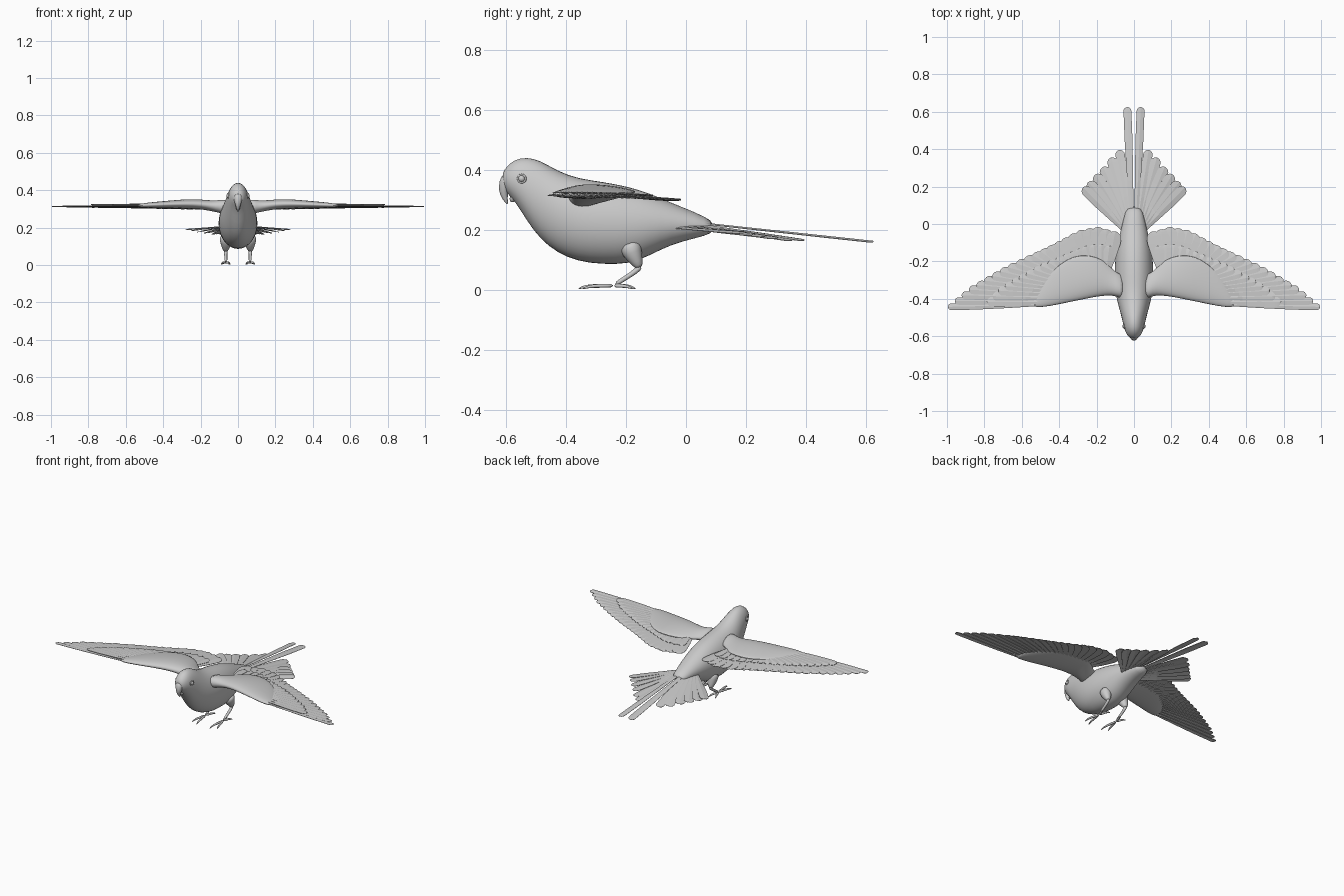
import bpy, bmesh, math
from mathutils import Vector

cube = bpy.data.objects.get("Cube")
if cube:
    bpy.data.objects.remove(cube)

grey = bpy.data.materials.new("plain grey")
grey.use_nodes = True
grey.diffuse_color = (0.6, 0.6, 0.6, 1)
grey.node_tree.nodes["Principled BSDF"].inputs["Base Color"].default_value = (0.6, 0.6, 0.6, 1)


def finish(name, bm, smooth=True, subsurf=0):
    bmesh.ops.recalc_face_normals(bm, faces=bm.faces)
    mesh = bpy.data.meshes.new(name)
    bm.to_mesh(mesh)
    bm.free()
    mesh.materials.append(grey)
    for face in mesh.polygons:
        face.use_smooth = smooth
    obj = bpy.data.objects.new(name, mesh)
    bpy.context.collection.objects.link(obj)
    if subsurf:
        obj.modifiers.new("Smooth", "SUBSURF").levels = subsurf
    return obj


def loft(bm, stations, sides=16, taper=0.0):
    """Skin elliptical rings, each given as (centre, half axis, half axis)."""
    rings = []
    for centre, a, b in stations:
        ring = []
        for i in range(sides):
            t = math.tau * i / sides
            thin = 1 + taper * math.cos(t)
            ring.append(bm.verts.new(Vector(centre) + Vector(a) * math.cos(t) + Vector(b) * math.sin(t) * thin))
        rings.append(ring)
    for r, s in zip(rings, rings[1:]):
        for i in range(sides):
            j = (i + 1) % sides
            bm.faces.new((r[i], r[j], s[j], s[i]))
    bm.faces.new(rings[0])
    bm.faces.new(rings[-1])


def tube(bm, points, radii, sides=8):
    """Round limb through points."""
    pts = [Vector(p) for p in points]
    stations = []
    for i, p in enumerate(pts):
        d = (pts[min(i + 1, len(pts) - 1)] - pts[max(i - 1, 0)]).normalized()
        a = d.orthogonal().normalized()
        if abs(d.x) < 0.9:
            a = (Vector((1, 0, 0)) - d * d.x).normalized()
        stations.append((p, a * radii[i], d.cross(a) * radii[i]))
    loft(bm, stations, sides)


def feather(bm, root, tip, width, roll=0.15, root_width=0.35):
    """Flat vane with a rounded end, ridged slightly along its shaft."""
    root, tip = Vector(root), Vector(tip)
    d = tip - root
    length = d.length
    side = Vector((d.y, -d.x, 0)).normalized()
    side.z = roll
    rows = []
    w = width / 2
    steps = [(0, root_width), (0.35, 0.75), (0.7, 1)]
    for k in range(5):
        a = math.pi / 2 * k / 4
        steps.append((1 - w / length * (1 - math.sin(a)), max(math.cos(a), 0.15)))
    for f, s in steps:
        c = root + d * f
        rows.append([bm.verts.new(c + side * w * s * q + Vector((0, 0, 0.003 * (q == 0)))) for q in (-1, 0, 1)])
    for r, s in zip(rows, rows[1:]):
        for i in (0, 1):
            bm.faces.new((r[i], r[i + 1], s[i + 1], s[i]))


def along(points, t):
    """Point at fraction t of a polyline's length."""
    pts = [Vector(p) for p in points]
    lengths = [(b - a).length for a, b in zip(pts, pts[1:])]
    left = t * sum(lengths)
    for a, b, n in zip(pts, pts[1:], lengths):
        if left <= n:
            return a.lerp(b, left / n)
        left -= n
    return pts[-1]


def vane_object(name, bm):
    obj = finish(name, bm, smooth=False)
    obj.modifiers.new("Thickness", "SOLIDIFY").thickness = 0.002


# Body and head: y, bottom, top, half width
body = [(-0.612, 0.355, 0.385, 0.016), (-0.6, 0.325, 0.407, 0.034), (-0.57, 0.298, 0.434, 0.05),
        (-0.53, 0.23, 0.441, 0.06), (-0.485, 0.168, 0.431, 0.07), (-0.43, 0.124, 0.396, 0.087),
        (-0.36, 0.094, 0.37, 0.102), (-0.28, 0.085, 0.36, 0.107), (-0.19, 0.085, 0.343, 0.102),
        (-0.12, 0.115, 0.32, 0.092), (-0.05, 0.152, 0.289, 0.076), (0.03, 0.173, 0.257, 0.055),
        (0.095, 0.19, 0.226, 0.04)]
bm = bmesh.new()
loft(bm, [((0, y, (lo + hi) / 2), (w, 0, 0), (0, 0, (hi - lo) / 2 + 0.002)) for y, lo, hi, w in body], 20)
finish("body", bm, subsurf=1)

# Hooked upper beak and small lower beak
bm = bmesh.new()
tube(bm, [(0, -0.585, 0.375), (0, -0.602, 0.353), (0, -0.608, 0.328), (0, -0.604, 0.305), (0, -0.594, 0.284)],
     [0.03, 0.024, 0.017, 0.01, 0.002], 12)
finish("upper_beak", bm, subsurf=1)
bm = bmesh.new()
tube(bm, [(0, -0.562, 0.32), (0, -0.577, 0.304), (0, -0.584, 0.292)], [0.022, 0.014, 0.005], 10)
finish("lower_beak", bm, subsurf=1)

# Arm outline: x, leading y, trailing y, top, bottom
arm = [(0.05, -0.41, -0.27, 0.352, 0.27), (0.1, -0.385, -0.26, 0.345, 0.28), (0.14, -0.383, -0.208, 0.343, 0.288),
       (0.2, -0.39, -0.172, 0.35, 0.3), (0.28, -0.407, -0.16, 0.351, 0.302), (0.36, -0.423, -0.183, 0.344, 0.304),
       (0.44, -0.439, -0.25, 0.337, 0.305), (0.5, -0.447, -0.325, 0.331, 0.307), (0.54, -0.443, -0.39, 0.323, 0.31)]

# Wing feather tips and roots, from the wing end to the body
tips = [(0.995, -0.443, 0.313), (0.89, -0.355, 0.311), (0.71, -0.25, 0.309), (0.54, -0.165, 0.306),
        (0.4, -0.09, 0.303), (0.3, -0.035, 0.301), (0.2, -0.015, 0.3), (0.1, -0.04, 0.3)]
roots = [(0.5, -0.432, 0.318), (0.47, -0.36, 0.318), (0.36, -0.28, 0.318), (0.14, -0.25, 0.315)]

# Tail feather tips from the centre outward, with matching widths
tail = [((0.036, 0.625, 0.16), 0.042), ((0.078, 0.395, 0.165), 0.05), ((0.122, 0.355, 0.165), 0.055),
        ((0.165, 0.305, 0.172), 0.06), ((0.205, 0.265, 0.178), 0.06), ((0.243, 0.225, 0.184), 0.06),
        ((0.272, 0.195, 0.19), 0.055)]

for label, m in (("left", 1), ("right", -1)):
    def flip(p):
        return Vector((p[0] * m, p[1], p[2]))

    # Fleshy wing arm
    bm = bmesh.new()
    loft(bm, [((x * m, (a + b) / 2, (hi + lo) / 2), (0, (b - a) / 2, 0), (0, 0, (hi - lo) / 2))
              for x, a, b, hi, lo in arm], 16, -0.4)
    finish(label + "_wing_arm", bm, subsurf=1)

    # Flight feathers and the shorter row above them
    bm = bmesh.new()
    count = 22
    for i in range(count):
        t = i / (count - 1)
        feather(bm, flip(along(roots, t)), flip(along(tips, t)), 0.036 + 0.042 * min(1, t * 2), 0.1 * m)
    vane_object(label + "_flight_feathers", bm)
    bm = bmesh.new()
    for i in range(18):
        t = 0.04 + 0.94 * i / 17
        root, tip = along(roots, t), along(tips, t)
        end = root.lerp(tip, 0.62) + Vector((0, 0, 0.008))
        feather(bm, flip(root + Vector((0, 0, 0.007))), flip(end), 0.055, 0.1 * m)
    vane_object(label + "_covert_feathers", bm)

    # Tail fan
    bm = bmesh.new()
    for i, (tip, width) in enumerate(tail):
        root = (0.012 + 0.007 * i, 0.02 - 0.008 * i, 0.225 - 0.003 * i)
        feather(bm, flip(root), flip(tip), width, -0.12 * m, 0.5)
    vane_object(label + "_tail_feathers", bm)

    # Eye with a raised rim
    bm = bmesh.new()
    bmesh.ops.create_uvsphere(bm, u_segments=16, v_segments=10, radius=0.012)
    bmesh.ops.translate(bm, verts=bm.verts, vec=(0.05 * m, -0.547, 0.37))
    finish(label + "_eye", bm)
    bpy.ops.mesh.primitive_torus_add(major_segments=20, minor_segments=8, major_radius=0.013, minor_radius=0.0035,
                                     location=(0.053 * m, -0.547, 0.37), rotation=(0, math.pi / 2, -0.25 * m))
    rim = bpy.context.object
    rim.name = label + "_eye_rim"
    rim.data.materials.append(grey)
    bpy.ops.object.shade_smooth()

    # Thigh and shank
    bm = bmesh.new()
    tube(bm, [flip(p) for p in ((0.06, -0.19, 0.16), (0.064, -0.178, 0.12), (0.066, -0.162, 0.09),
                                (0.066, -0.155, 0.072))], [0.042, 0.034, 0.02, 0.012], 12)
    finish(label + "_thigh", bm, subsurf=1)
    bm = bmesh.new()
    tube(bm, [flip(p) for p in ((0.066, -0.152, 0.08), (0.066, -0.163, 0.064), (0.065, -0.2, 0.04),
                                (0.064, -0.238, 0.016))], [0.011, 0.01, 0.008, 0.009])
    finish(label + "_shank", bm, subsurf=1)

    # Two toes forward, two back, each ending in a claw
    bm = bmesh.new()
    for x, y in ((0.05, -0.34), (0.085, -0.325), (0.047, -0.185), (0.08, -0.195)):
        base, end = Vector((0.064, -0.24, 0.014)), Vector((x, y, 0.012))
        claw = end + (end - base).normalized() * 0.02
        claw.z = 0.002
        tube(bm, [flip(p) for p in (base, base.lerp(end, 0.5), end, claw)], [0.008, 0.007, 0.006, 0.0015])
    finish(label + "_toes", bm, subsurf=1)
